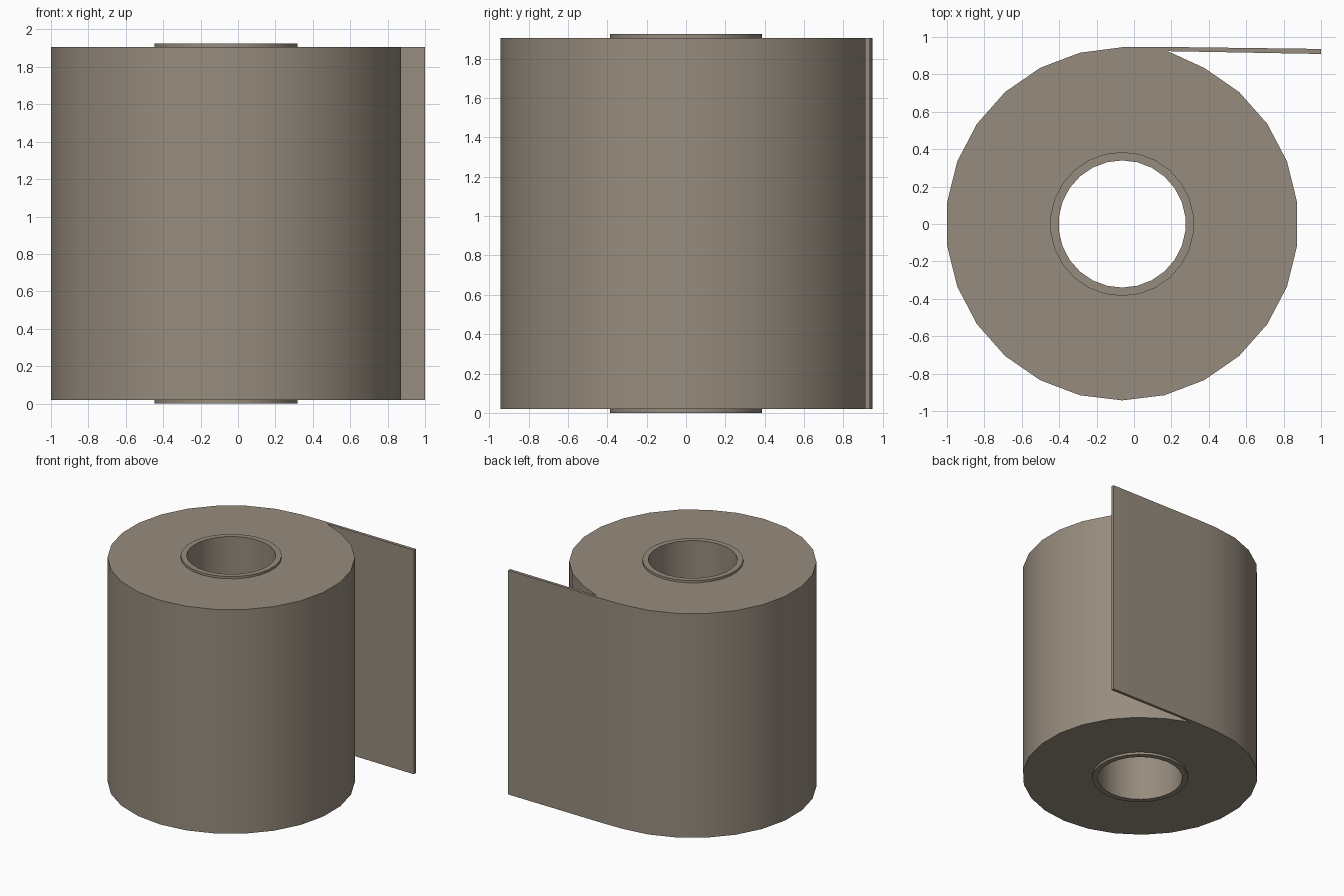
import bpy, bmesh, math

if "Cube" in bpy.data.objects:
    bpy.data.objects.remove(bpy.data.objects["Cube"])

CX, N = -0.0635, 26          # roll axis and number of sides


def ring(radius):
    """Clockwise ring of points, starting at the back (+y)."""
    return [(CX + radius * math.sin(2 * math.pi * i / N),
             radius * math.cos(2 * math.pi * i / N)) for i in range(N)]


def extrude_faces(name, points, faces, z0, z1, mat):
    """Flat faces at z0 raised to a closed solid reaching z1."""
    bm = bmesh.new()
    verts = [bm.verts.new((x, y, z0)) for x, y in points]
    flat = [bm.faces.new([verts[i] for i in f]) for f in faces]
    new = bmesh.ops.extrude_face_region(bm, geom=flat, use_keep_orig=True)["geom"]
    for v in new:
        if isinstance(v, bmesh.types.BMVert):
            v.co.z = z1
    bmesh.ops.recalc_face_normals(bm, faces=bm.faces)
    mesh = bpy.data.meshes.new(name)
    bm.to_mesh(mesh)
    bm.free()
    mesh.materials.append(mat)
    obj = bpy.data.objects.new(name, mesh)
    bpy.context.collection.objects.link(obj)
    bpy.context.view_layer.objects.active = obj
    obj.select_set(True)
    bpy.ops.object.shade_smooth_by_angle(angle=math.radians(30))
    obj.select_set(False)


paper = bpy.data.materials.new("warm grey paper")
paper.diffuse_color = (0.31, 0.265, 0.21, 1)
paper.use_nodes = True
paper.node_tree.nodes["Principled BSDF"].inputs["Base Color"].default_value = paper.diffuse_color

# Ring faces: outer points 0..N-1, inner points N..2N-1
quads = [(i, (i + 1) % N, N + (i + 1) % N, N + i) for i in range(N)]

# Cardboard tube, sticking out a little at both ends
extrude_faces("core_tube", ring(0.385) + ring(0.34), quads, 0.0, 1.925, paper)

# Wound roll with the loose sheet leaving it tangentially at the back
outer = ring(0.943)
outer[0] = (CX, 0.945)
outer[1] = (0.18, 0.924)
sheet = [(0.14, 0.947), (1.0, 0.936), (1.0, 0.909)]
B, C, D = 2 * N, 2 * N + 1, 2 * N + 2
faces = [(0, B, 1, N + 1, N)] + quads[1:] + [(B, C, D, 1)]
extrude_faces("paper_roll_with_loose_sheet", outer + ring(0.385) + sheet,
              faces, 0.02, 1.906, paper)
